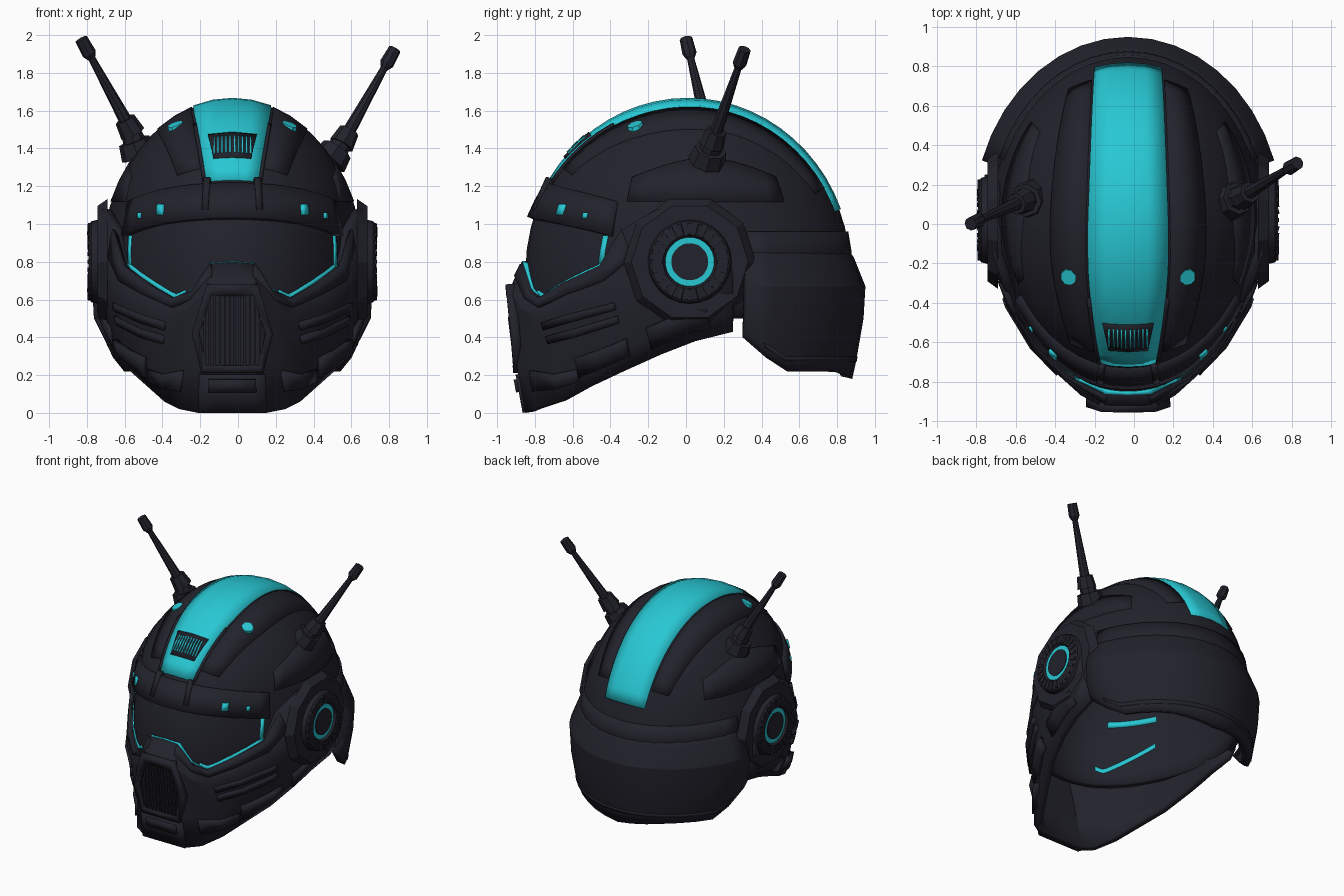
import bpy, bmesh, math
from mathutils import Vector, Matrix

if "Cube" in bpy.data.objects:
    bpy.data.objects.remove(bpy.data.objects["Cube"])
rad, CX = math.radians, -0.03   # CX: helmet symmetry plane (antennas are uneven)

def material(name, col):
    m = bpy.data.materials.new(name)
    m.diffuse_color = (*col, 1)
    m.use_nodes = True
    m.node_tree.nodes["Principled BSDF"].inputs["Base Color"].default_value = m.diffuse_color
    return m

DARK = material("charcoal", (0.016, 0.016, 0.025))
TEAL = material("bright teal", (0.021, 0.58, 0.66))

def finish(name, bm, mat, mirror, thick=0):
    me = bpy.data.meshes.new(name)
    bm.to_mesh(me)
    bm.free()
    me.materials.append(mat)
    ob = bpy.data.objects.new(name, me)
    ob.location.x = CX
    bpy.context.collection.objects.link(ob)
    if mirror:
        ob.modifiers.new("mirror", 'MIRROR').use_clip = True
    if thick:
        s = ob.modifiers.new("thickness", 'SOLIDIFY')
        s.thickness, s.offset = thick, -1

def patch(name, f, us, vs, thick, mat=DARK, mirror=True):
    """Grid sheet of points f(u, v), facing outwards, thickened inwards."""
    bm = bmesh.new()
    g = [[bm.verts.new(f(u, v)) for v in vs] for u in us]
    for i in range(len(us) - 1):
        for j in range(len(vs) - 1):
            bm.faces.new((g[i][j], g[i + 1][j], g[i + 1][j + 1], g[i][j + 1]))
    bmesh.ops.remove_doubles(bm, verts=bm.verts[:], dist=1e-4)
    bm.normal_update()
    c = Vector((0, 0.05, 0.65))
    if sum((p.calc_center_median() - c).dot(p.normal) * p.calc_area() for p in bm.faces) < 0:
        bmesh.ops.reverse_faces(bm, faces=bm.faces[:])
    finish(name, bm, mat, mirror, thick)

def rods(name, segs, mat=DARK, mirror=True, n=8):
    """Tapered rods: each entry is (start, end, start radius, end radius)."""
    bm = bmesh.new()
    for p, q, r1, r2 in segs:
        p, q = Vector(p), Vector(q)
        mx = Matrix.Translation((p + q) / 2) @ (q - p).to_track_quat('Z', 'Y').to_matrix().to_4x4()
        bmesh.ops.create_cone(bm, cap_ends=True, segments=n, radius1=r1, radius2=r2, depth=(q - p).length,
                              matrix=mx @ Matrix.Rotation(math.pi / n, 4, 'Z'))
    finish(name, bm, mat, mirror)

def span(a, b, n):
    return [a + (b - a) * i / n for i in range(n + 1)]

def shell(az, z, off=0.0):
    """Point on the dome at azimuth az (degrees from the front) and height z; the visor area is narrower."""
    h = (z - 0.75) / (0.91 + off)
    r = math.sqrt(max(0, 1 - h * h)) if h > 0 else 1 - 0.3 * h * h
    a = rad(az)
    slim = 0.09 * max(0, math.sin(2 * a)) * min(1, max(0, (1.25 - z) / 0.25))
    return ((0.70 + off) * r * math.sin(a) * (1 - slim), 0.01 - (0.86 + off) * r * math.cos(a), z)

def crown(x, t, off=0.0):
    """Point on the dome at sideways x and angle t over the top from the front."""
    k = math.sqrt(1 - (x / (0.70 + off)) ** 2)
    return (x, 0.01 - (0.86 + off) * math.cos(rad(t)) * k, 0.75 + (0.91 + off) * math.sin(rad(t)) * k)

# jaw columns from front centre to ear: top, ridge, low, bottom
JAW = [
    [(0, -.87, .80), (0, -.935, .65), (0, -.90, .27), (0, -.85, 0)],
    [(.12, -.865, .79), (.12, -.935, .65), (.17, -.90, .27), (.18, -.85, 0)],
    [(.21, -.82, .65), (.24, -.87, .55), (.25, -.83, .25), (.28, -.80, .02)],
    [(.31, -.77, .61), (.34, -.78, .50), (.37, -.69, .22), (.36, -.66, .06)],
    [(.45, -.64, .69), (.49, -.63, .55), (.48, -.52, .25), (.45, -.50, .14)],
    [(.575, -.45, .78), (.615, -.42, .60), (.58, -.36, .32), (.54, -.33, .22)],
    [(.625, -.34, .97), (.68, -.22, .65), (.65, -.15, .42), (.60, -.13, .31)],
    [(.69, -.15, 1.08), (.73, -.02, .70), (.68, .02, .50), (.63, .05, .38)],
    [(.70, .20, 1.05), (.73, .25, .70), (.69, .25, .52), (.65, .25, .43)]]

def jaw(u, v, off=0.0):
    i, j = min(int(u), 7), min(int(v), 2)
    P = [[Vector(p) for p in c] for c in JAW]
    p = P[i][j].lerp(P[i + 1][j], u - i).lerp(P[i][j + 1].lerp(P[i + 1][j + 1], u - i), v - j)
    return p + Vector((p.x, p.y, 0)).normalized() * off

# dome shell including the visor glass
patch("dome_shell", lambda a, t: shell(a, 0.75 + (0.91 * math.cos(rad(t)) if t <= 90 else (90 - t) * 0.025)),
      span(0, 180, 22), span(0, 90, 12) + [95, 100], 0.05)

# brow band over the visor
patch("brow_band", lambda a, v: shell(a, 1.04 + 0.18 * v - 0.10 * (a / 62) ** 2, 0.035 - 0.017 * v),
      span(0, 62, 10), [0, 0.5, 1], 0.05)
patch("brow_light", lambda a, z: shell(a, z, 0.038), [34.5, 38.5], [1.05, 1.105], 0.02, TEAL)
patch("brow_side_light", lambda a, z: shell(a, z, 0.038), [49, 51], [1.03, 1.06], 0.02, TEAL)
patch("brow_clip", lambda a, z: shell(a, z, 0.04), [11, 14], [1.08, 1.25], 0.04)

# teal centre stripe with rails, vent and studs
def width(t):
    return 0.205 - 0.065 * max(0, (75 - t) / 43) ** 1.3 - 0.035 * max(0, (t - 90) / 69)

patch("crown_stripe", lambda t, s: crown(s * width(t), t, 0.008), span(32, 159, 22), [0, 0.5, 1], 0.03, TEAL)
patch("stripe_rail", lambda t, s: crown(width(t) + 0.018 * s, t, 0.014), span(32, 62, 8), [0, 1], 0.03)
patch("crown_side_plate", lambda t, s: crown(width(t) + 0.012 + (0.05 + 0.13 * math.sin(rad(t))) * s, t, 0.005),
      span(38, 150, 20), [0, 0.5, 1], 0.02)
patch("vent_plate", lambda t, s: crown(s * (0.10 + (t - 41) * 0.0025), t, 0.014), [41, 45, 49, 53], [0, 1], 0.02)
for i in range(5):
    x = 0.008 + 0.021 * i
    patch("vent_bar", lambda t, s: crown(x + 0.009 * s, t, 0.018), [43, 47, 51], [0, 1], 0.012, TEAL)
p = Vector(crown(0.30, 69))
d = (p - Vector((0, 0, 0.7))).normalized()
rods("crown_stud", [(p - d * 0.02, p + d * 0.012, 0.05, 0.042)], TEAL)

# side and rear dome panels
patch("side_panel", lambda a, v: shell(a, 1.12 + v * (0.13 + 0.10 * math.sin(rad((a - 66) * 2.8))), 0.006),
      span(66, 130, 10), [0, 0.5, 1], 0.03)
patch("rear_tier", lambda a, z: shell(a, z, 0.012), span(112, 180, 9), [0.74, 0.86, 0.96], 0.05)

# rear neck guard
def guard(a, v):
    off, z = [(-.10, .88), (-.06, .82), (0, .67), (-.01, .50), (-.05, .25), (-.07, 0)][v]
    end = max(0, (124 - a) / 15)
    if v == 5:
        z = 0.22 + 0.18 * end - 0.04 * max(0, (a - 150) / 30)
    elif v == 4:
        z = 0.27 + 0.16 * end
    return ((0.785 + off) * math.sin(rad(a)), 0.02 - (0.93 + off) * math.cos(rad(a)), z)

patch("neck_guard", guard, span(109, 180, 8), range(6), 0.06)
patch("guard_rim", lambda a, v: (Vector(guard(a, 4)).lerp(Vector(guard(a, 3)), v) * 1.004),
      span(116, 180, 7), [0.0, 0.12], 0.02)

# jaw mask with its raised plates
patch("jaw_mask", jaw, range(9), range(4), 0.05)
for name, off, us, vs in [("jaw_rim", .014, [1, 2, 3, 4, 5, 6], [0, .45]),
                          ("chin_block", .015, [0, .5, 1], [2.25, 2.6, 3]),
                          ("chin_latch", .03, [0, .7], [2.35, 2.6]),
                          ("jaw_lower_box", .035, [3.8, 4.4, 5, 5.3], [1.85, 2, 2.5]),
                          ("jaw_chin_strip", .02, [2.1, 3, 3.7], [2.1, 2.6]),
                          ("jaw_rear_box", .025, [5.8, 6.4, 7, 7.4], [1.8, 2, 2.6]),
                          ("cheek_slat_upper", .016, [3.1, 4, 5, 5.2], [1.1, 1.24]),
                          ("cheek_slat_lower", .016, [3.1, 4, 5, 5.2], [1.36, 1.5])]:
    patch(name, lambda u, v: jaw(u, v, off), us, vs, 0.03)

# mouth grille: frame and bars
HEX = [((0, .62), (0, .68)), ((.11, .62), (.135, .68)), ((.175, .42), (.215, .42)),
       ((.14, .25), (.165, .21)), ((0, .25), (0, .21))]

def mouth(i, j):
    x, z = HEX[i][j]
    return (x, -0.955 + (0.66 - z) * 0.09 + 0.1 * x * x, z)

patch("mouth_frame", mouth, range(5), [0, 1], 0.05)
xs = [0.012 + 0.027 * i for i in range(6)]
rods("mouth_bars", [((x, -0.938, 0.62 - max(0, x - 0.11) * 3), (x, -0.906, 0.25), 0.008, 0.008) for x in xs], n=4)

# glowing visor trim along the jaw edge, rear corner, nose ledge and inside
def trim(u, v, off=0.007):
    p = jaw(u, 0)
    return shell(math.degrees(math.atan2(p.x * 1.08 / 0.70, -(p.y - 0.01) / 0.86)), p.z + 0.017 * v, off)

patch("visor_trim", trim, span(2.4, 5, 14), [-1, 1], 0.02, TEAL)
patch("visor_corner_trim", lambda a, z: shell(a - (0.95 - z) * 8, z, 0.006), [58, 60], [0.78, 0.86, 0.94], 0.02, TEAL)
patch("nose_ledge_trim", lambda u, v: Vector(trim(u, 0, 0)).lerp(jaw(u, 0, -0.002), v) + Vector((0, 0, 0.004)),
      span(0, 2.6, 8), [0, 1], 0.006, TEAL)
patch("inner_trim_low", lambda u, v: trim(u, v, -0.044), span(2.4, 5, 14), [-1, 1], 0.014, TEAL)
patch("inner_trim_top", lambda a, z: shell(a, z, -0.044), span(30, 60, 8), [0.96, 1.0], 0.014, TEAL)

# ear pods: base, hollow ring, recessed light, cap and teeth
EY, EZ = 0.02, 0.80

def ear(name, x0, x1, r0, r1, mat=DARK, n=24):
    rods(name, [((x0, EY, EZ), (x1, EY, EZ), r0, r1)], mat, n=n)

def around(k, r, x):
    return (x, EY + r * math.cos(k * math.tau / 24), EZ + r * math.sin(k * math.tau / 24))

RING = [(.235, .66), (.215, .745), (.20, .757), (.142, .762), (.128, .738)]
ear("ear_base", 0.66, 0.715, 0.35, 0.31, n=10)
patch("ear_housing", lambda k, v: around(k, *RING[v]), range(25), range(5), 0)
ear("ear_ring_light", 0.68, 0.748, 0.134, 0.13, TEAL)
ear("ear_cap", 0.68, 0.754, 0.1, 0.098)
rods("ear_teeth", [(around(k, .145, .758), around(k, .205, .752), 0.012, 0.016) for k in range(24)], n=4)

# antennas, each set at its own angle
def antenna(side, foot, root, tip):
    foot, root, tip = [Vector(p) - Vector((CX, 0, 0)) for p in (foot, root, tip)]
    d = (tip - root).normalized()
    mid = foot.lerp(root, 0.5)
    rods(side + "_antenna_mount", [(foot, mid, 0.10, 0.085), (mid, root, 0.06, 0.05),
                                   (root - d * 0.05, root + d * 0.04, 0.068, 0.055)], mirror=False)
    rods(side + "_antenna_rod", [(root, tip - d * 0.09, 0.036, 0.018)], mirror=False)
    rods(side + "_antenna_tip", [(tip - d * 0.12, tip - d * 0.09, 0.022, 0.038), (tip - d * 0.09, tip, 0.038, 0.034)],
         mirror=False)

antenna("right", (0.48, 0.11, 1.33), (0.57, 0.15, 1.46), (0.83, 0.31, 1.925))
antenna("left", (-0.52, 0.13, 1.36), (-0.58, 0.11, 1.52), (-0.83, 0.0, 1.98))

# smooth the curved sheets while keeping hard edges
bpy.ops.object.select_all(action='SELECT')
bpy.context.view_layer.objects.active = bpy.data.objects["dome_shell"]
bpy.ops.object.shade_smooth_by_angle(angle=rad(25))
